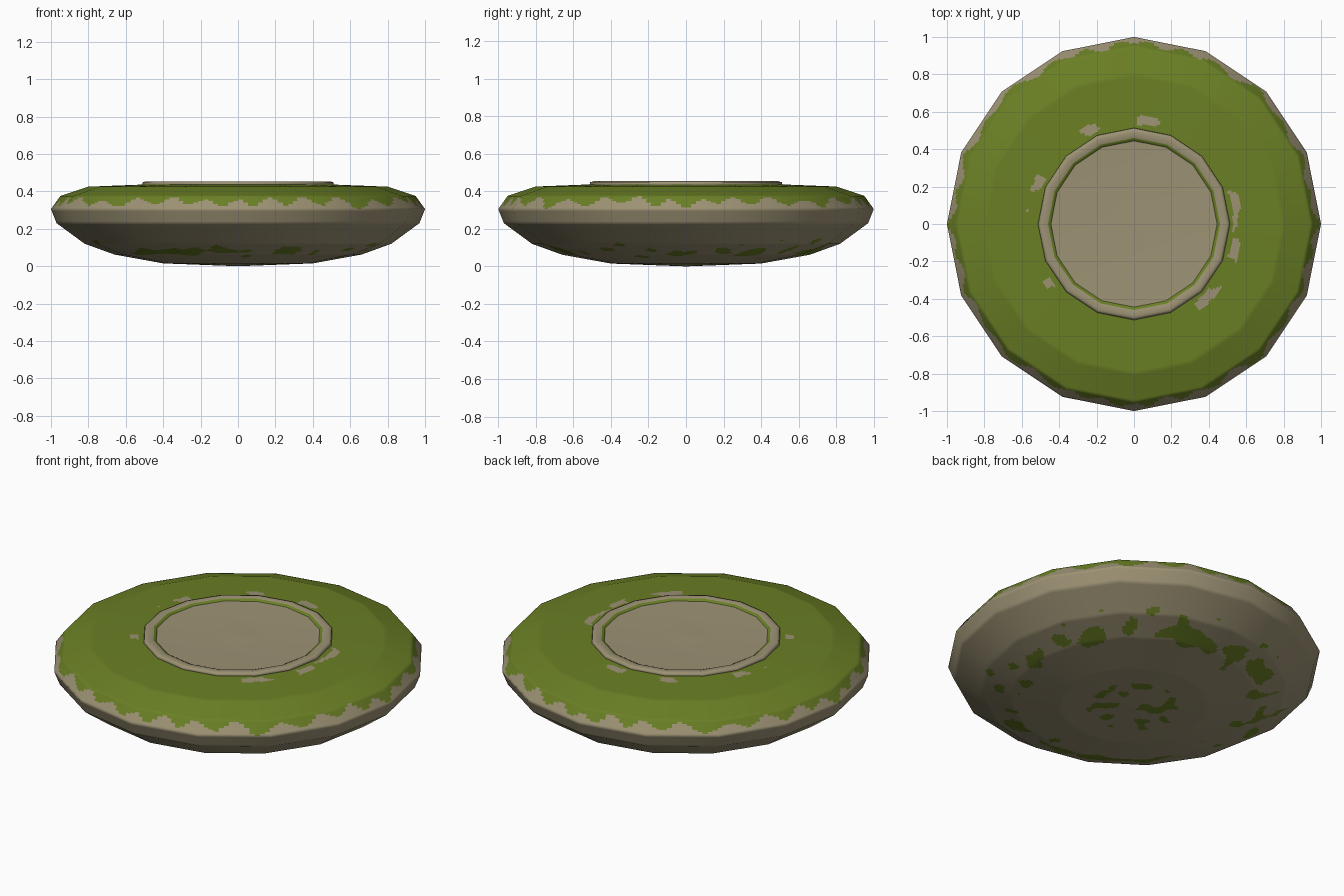
import bpy, math
from mathutils import Vector, noise

if "Cube" in bpy.data.objects:
    bpy.data.objects.remove(bpy.data.objects["Cube"])


def material(name, rgb):
    m = bpy.data.materials.new(name)
    m.diffuse_color = (*rgb, 1)
    m.use_nodes = True
    m.node_tree.nodes["Principled BSDF"].inputs["Base Color"].default_value = m.diffuse_color
    return m


STONE = material("weathered stone", (0.335, 0.288, 0.176))
MOSS = material("moss green", (0.144, 0.213, 0.018))
SIDES, SUB = 16, 14
COLS = SIDES * SUB


def ring_dir(i):
    """Point on a unit 16-sided polygon, subdivided along each side."""
    s, f = divmod(i, SUB)
    a, b = (2 * math.pi * k / SIDES for k in (s, s + 1))
    f /= SUB
    return (math.cos(a) * (1 - f) + math.cos(b) * f,
            math.sin(a) * (1 - f) + math.sin(b) * f)


def lathe(name, profile, rule, step=0.02, closed=False):
    """Spin a finely divided profile; rule(x, y, z, r, angle) is True for moss."""
    pts = [Vector(p) for p in profile]
    segs = list(zip(pts, pts[1:] + pts[:1])) if closed else list(zip(pts, pts[1:]))
    rows = []
    for a, b in segs:
        n = max(1, math.ceil((b - a).length / step))
        rows += [a.lerp(b, k / n) for k in range(n)]
    if not closed:
        rows.append(pts[-1])
    dirs = [ring_dir(i) for i in range(COLS)]
    verts = [(p.x * d[0], p.x * d[1], p.y) for p in rows for d in dirs]
    n = len(rows)
    faces = []
    for j in range(n if closed else n - 1):
        k = (j + 1) % n
        for i in range(COLS):
            i2 = (i + 1) % COLS
            faces.append((j * COLS + i, j * COLS + i2, k * COLS + i2, k * COLS + i))
    if not closed:
        if rows[0].x > 0:
            faces.append(tuple(reversed(range(COLS))))
        if rows[-1].x > 0:
            faces.append(tuple(range((n - 1) * COLS, n * COLS)))
    me = bpy.data.meshes.new(name)
    me.from_pydata(verts, [], faces)
    me.materials.append(STONE)
    me.materials.append(MOSS)
    for p in me.polygons:
        c = p.center
        p.material_index = int(rule(c.x, c.y, c.z, math.hypot(c.x, c.y), math.atan2(c.y, c.x)))
        p.use_smooth = True
    # soft round shading over the low-sided outline
    normals = []
    for j in range(n):
        a = rows[(j - 1) % n] if closed else rows[max(j - 1, 0)]
        b = rows[(j + 1) % n] if closed else rows[min(j + 1, n - 1)]
        t = (b - a).normalized()
        for i in range(COLS):
            w = 2 * math.pi * i / COLS
            normals.append((t.y * math.cos(w), t.y * math.sin(w), -t.x))
    me.normals_split_custom_set_from_vertices(normals)
    ob = bpy.data.objects.new(name, me)
    bpy.context.collection.objects.link(ob)
    return ob


def blot(x, y, z, scale, seed):
    return noise.noise(Vector((x * scale, y * scale, z * scale + seed)))


def body_rule(x, y, z, r, ang):
    if z > 0.3:
        if r < 0.58:   # bare flecks round the raised ring
            return not (r > 0.53 and blot(x, y, 0, 9, 4.3) > 0.27)
        # scalloped moss edge dripping over the rim
        edge = 0.347 + 0.02 * math.sin(30 * ang + 1.5 * math.sin(4 * ang) - math.pi / 2) \
            - 0.018 * math.cos(4 * ang) ** 8 + 0.012 * blot(x, y, 0, 7, 1.7)
        return z > edge
    if r > 0.84:
        return False
    if r > 0.57:       # moss patches round the base edge
        return blot(x, y, z, 10, 2.6) > 0.06 + 3.2 * abs(r - 0.7)
    return r < 0.25 and blot(x, y, z, 12, 7.1) > 0.2


# flattened stone body
lathe("stone_body", [(0.005, 0.0), (0.40, 0.015), (0.66, 0.062), (0.82, 0.12), (0.97, 0.23),
                     (1.0, 0.305), (0.95, 0.375), (0.80, 0.425), (0.52, 0.436), (0.44, 0.436)],
      body_rule, 0.012)

# raised collar on top
lathe("top_collar", [(0.44, 0.43), (0.515, 0.43), (0.51, 0.448), (0.49, 0.454),
                     (0.46, 0.45), (0.445, 0.443)],
      lambda x, y, z, r, a: r < 0.452, 0.02, True)

# inner disc with a mossy border
lathe("inner_disc", [(0.445, 0.441), (0.39, 0.439), (0.005, 0.442)],
      lambda x, y, z, r, a: r > 0.388 + 0.02 * blot(x, y, 0, 6, 3.3), 0.015)
